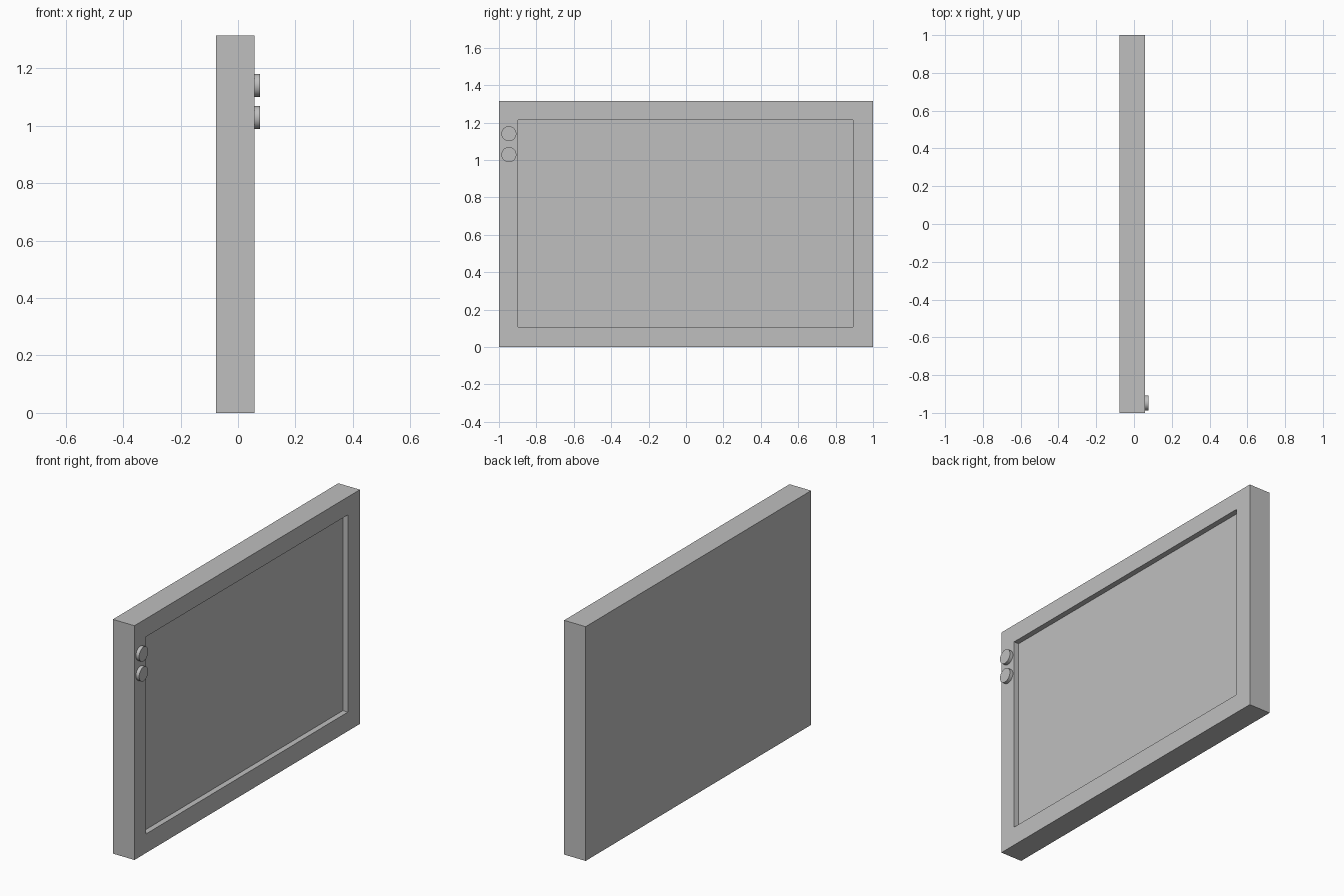
import bpy
import bmesh
import math
from mathutils import Vector

cube = bpy.data.objects.get("Cube")
if cube:
    bpy.data.objects.remove(cube, do_unlink=True)

HEIGHT = 1.315
BACK, FACE, BUTTON_TOP = -0.077, 0.057, 0.077
RECESS = 0.031

# Single plain grey
grey = bpy.data.materials.new("plain grey")
grey.use_nodes = True
colour = (0.52, 0.52, 0.52, 1)
grey.diffuse_color = colour
grey.node_tree.nodes["Principled BSDF"].inputs["Base Color"].default_value = colour

# Tablet body: a slab with the screen inset and pushed in on the +x side
bm = bmesh.new()
bmesh.ops.create_cube(bm, size=1)
bmesh.ops.scale(bm, vec=(FACE - BACK, 2, HEIGHT), verts=bm.verts)
bmesh.ops.translate(bm, vec=((FACE + BACK) / 2, 0, HEIGHT / 2), verts=bm.verts)
bm.faces.ensure_lookup_table()
screen = max(bm.faces, key=lambda f: f.normal.x)
bmesh.ops.inset_region(bm, faces=[screen], thickness=0.1)
for v in screen.verts:
    v.co.y = 0.893 if v.co.y > 0 else -0.898
    v.co.z = 1.214 if v.co.z > HEIGHT / 2 else 0.107
walls = bmesh.ops.extrude_discrete_faces(bm, faces=[screen])
bmesh.ops.translate(bm, vec=Vector((-RECESS, 0, 0)), verts=walls["faces"][0].verts)
bmesh.ops.recalc_face_normals(bm, faces=bm.faces)
mesh = bpy.data.meshes.new("body")
bm.to_mesh(mesh)
bm.free()
mesh.materials.append(grey)
body = bpy.data.objects.new("body", mesh)
bpy.context.collection.objects.link(body)

# Two round buttons on the bezel beside the screen
for name, z in (("upper_button", 1.141), ("lower_button", 1.029)):
    bpy.ops.mesh.primitive_cylinder_add(
        vertices=48, radius=0.04, depth=BUTTON_TOP - FACE,
        location=((FACE + BUTTON_TOP) / 2, -0.947, z),
        rotation=(0, math.pi / 2, 0))
    button = bpy.context.object
    button.name = name
    button.data.materials.append(grey)
    bpy.ops.object.shade_smooth_by_angle(angle=math.radians(30))
